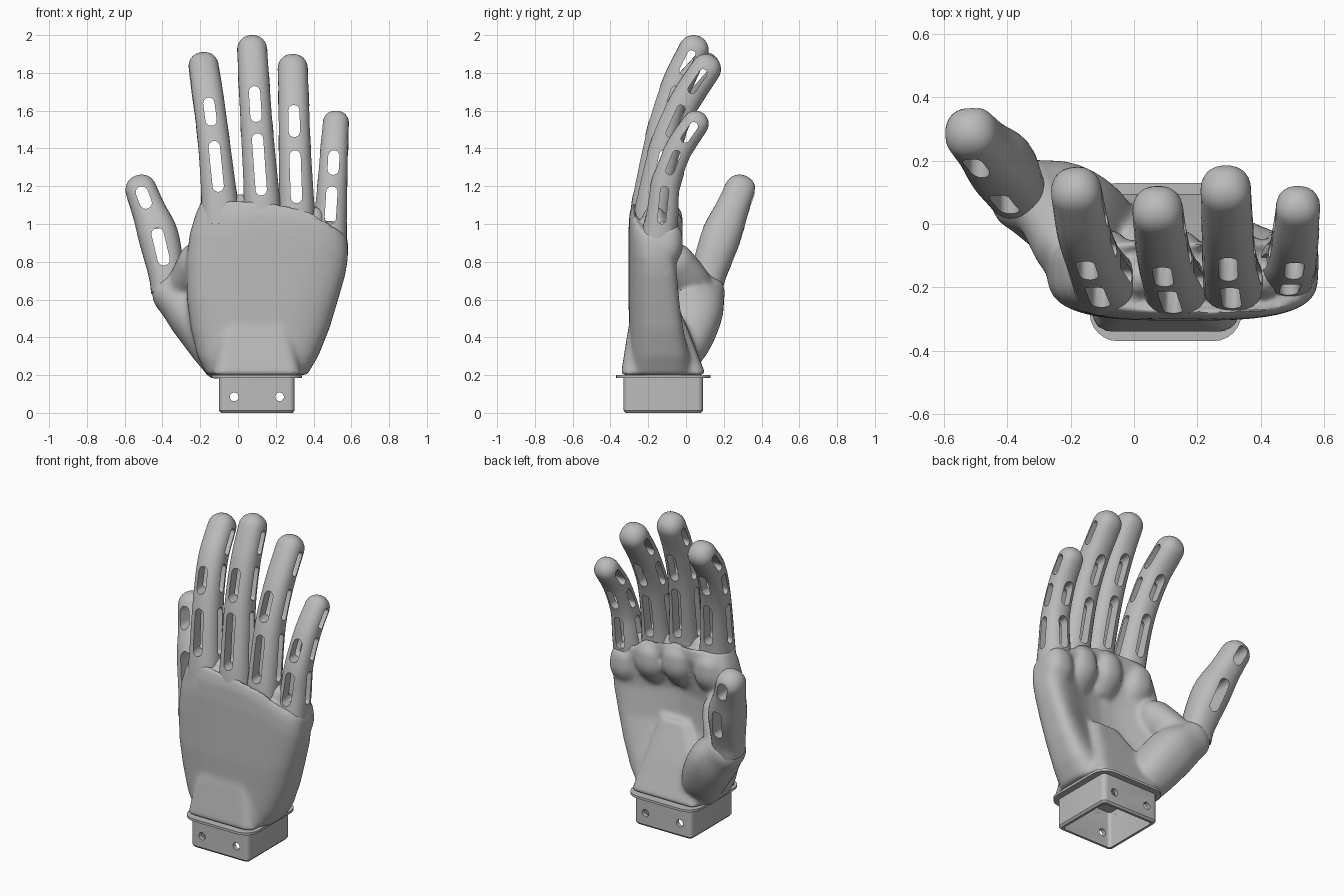
import bpy, bmesh, math
from mathutils import Vector

cube = bpy.data.objects.get("Cube")
if cube:
    bpy.data.objects.remove(cube)

grey = bpy.data.materials.new("light_grey")
grey.use_nodes = True
grey.diffuse_color = (0.5, 0.5, 0.5, 1)
grey.node_tree.nodes["Principled BSDF"].inputs["Base Color"].default_value = (0.5, 0.5, 0.5, 1)


def loft(bm, rings):
    """Bridge closed rings of points and cap both ends."""
    rows = [[bm.verts.new(p) for p in ring] for ring in rings]
    n = len(rows[0])
    faces = [bm.faces.new((a[i], a[(i + 1) % n], b[(i + 1) % n], b[i]))
             for a, b in zip(rows, rows[1:]) for i in range(n)]
    faces += [bm.faces.new(rows[0][::-1]), bm.faces.new(rows[-1])]
    bmesh.ops.recalc_face_normals(bm, faces=faces)


def make(name, bm):
    mesh = bpy.data.meshes.new(name)
    bm.to_mesh(mesh)
    bm.free()
    obj = bpy.data.objects.new(name, mesh)
    bpy.context.collection.objects.link(obj)
    mesh.materials.append(grey)
    return obj


def finish(obj, cutters=(), angle=35):
    """Cut, bake modifiers, drop the cutters and shade."""
    for cutter in cutters:
        cutter.hide_render = True
        mod = obj.modifiers.new("cut", 'BOOLEAN')
        mod.operation, mod.solver, mod.object = 'DIFFERENCE', 'EXACT', cutter
    bpy.context.view_layer.update()
    deps = bpy.context.evaluated_depsgraph_get()
    obj.data = bpy.data.meshes.new_from_object(obj.evaluated_get(deps))
    obj.modifiers.clear()
    for cutter in cutters:
        bpy.data.objects.remove(cutter)
    bpy.ops.object.select_all(action='DESELECT')
    obj.select_set(True)
    bpy.context.view_layer.objects.active = obj
    bpy.ops.object.shade_smooth_by_angle(angle=math.radians(angle))


def smooth_path(points, steps=5):
    """Catmull-Rom samples through (x, y, z, radius) points."""
    p = [Vector(q) for q in points]
    p = [2 * p[0] - p[1]] + p + [2 * p[-1] - p[-2]]
    out = []
    for a, b, c, d in zip(p, p[1:], p[2:], p[3:]):
        for s in range(steps):
            t = s / steps
            out.append(0.5 * (2 * b + (c - a) * t + (2 * a - 5 * b + 4 * c - d) * t * t
                              + (3 * b - a - 3 * c + d) * t ** 3))
    return out + [p[-2]]


def squared(a, power):
    """Cosine and sine of an angle, pushed towards a rounded square."""
    return [math.copysign(abs(v) ** power, v) for v in (math.cos(a), math.sin(a))]


def tube(bm, path, sides=28):
    """Slightly squared limb along a path with a domed end."""
    def ring(centre, d, r):
        side = (Vector((1, 0, 0)) - d * d.x).normalized()
        up = d.cross(side)
        turns = [squared(math.tau * i / sides, .86) for i in range(sides)]
        return [centre + (side * u + up * v) * r for u, v in turns]
    rings = []
    for i, q in enumerate(path):
        d = (path[min(i + 1, len(path) - 1)] - path[max(i - 1, 0)]).to_3d().normalized()
        rings.append(ring(q.to_3d(), d, q.w))
    end = path[-1]
    for k in range(1, 8):
        a = k * math.pi / 2 / 7.3
        rings.append(ring(end.to_3d() + d * end.w * math.sin(a), d, end.w * math.cos(a)))
    loft(bm, rings)


def at_height(path, z):
    for a, b in zip(path, path[1:]):
        if a.z <= z <= b.z:
            return a.lerp(b, (z - a.z) / (b.z - a.z)).to_3d()
    return path[-1].to_3d()


def slots(path, ranges, axis, width):
    """Cutter made of rounded slots that pass through a limb along an axis."""
    bm = bmesh.new()
    r = width / 2
    for low, high in ranges:
        a, b = at_height(path, low + r), at_height(path, high - r)
        d = b - a
        d = (d - axis * d.dot(axis)).normalized()
        side = d.cross(axis)
        shift = axis * axis.dot(a + b) / 2
        outline = []
        for centre, sign in ((b, 1), (a, -1)):
            centre = centre - axis * centre.dot(axis) + shift
            for k in range(9):
                t = math.pi * k / 8
                outline.append(centre + sign * r * (side * math.cos(t) + d * math.sin(t)))
        loft(bm, [[p + axis * s for p in outline] for s in (-0.14, 0.14)])
    return make("slot_cutter", bm)


def rounded_rect(x0, x1, y0, y1, z, r):
    points = []
    for cx, cy, start in ((x1 - r, y1 - r, 0), (x0 + r, y1 - r, 1),
                          (x0 + r, y0 + r, 2), (x1 - r, y0 + r, 3)):
        for k in range(7):
            a = (start + k / 6) * math.pi / 2
            points.append(Vector((cx + r * math.cos(a), cy + r * math.sin(a), z)))
    return points


def cavity():
    bm = bmesh.new()
    loft(bm, [rounded_rect(-.075, .275, -.305, .065, z, .02) for z in (-.05, .23)])
    return make("cavity_cutter", bm)


# Fingers: path points, front slots, extra fingertip side slot
X, Y = Vector((1, 0, 0)), Vector((0, 1, 0))
fingers = {
    "index_finger": ([(-.09, -.18, 1.0, .11), (-.1, -.17, 1.15, .096), (-.13, -.11, 1.45, .085),
                      (-.16, -.02, 1.68, .083), (-.182, .1, 1.83, .08)],
                     [(1.17, 1.44), (1.52, 1.67)], (1.71, 1.84)),
    "middle_finger": ([(.13, -.19, 1.0, .11), (.125, -.185, 1.15, .096), (.1, -.12, 1.5, .086),
                       (.085, -.045, 1.74, .083), (.075, .04, 1.92, .08)],
                      [(1.15, 1.48), (1.54, 1.73)], (1.79, 1.92)),
    "ring_finger": ([(.31, -.18, .96, .105), (.31, -.17, 1.12, .094), (.3, -.105, 1.42, .085),
                     (.295, -.01, 1.64, .082), (.29, .105, 1.82, .08)],
                    [(1.11, 1.39), (1.46, 1.63)], (1.69, 1.82)),
    "little_finger": ([(.475, -.15, .88, .1), (.49, -.125, 1.05, .088), (.5, -.105, 1.22, .079),
                       (.51, -.035, 1.4, .074), (.518, .05, 1.53, .07)],
                      [(1.0, 1.2), (1.26, 1.39)], (1.43, 1.54)),
}
for name, (points, holes, tip) in fingers.items():
    path = smooth_path(points)
    bm = bmesh.new()
    tube(bm, path)
    finish(make(name, bm), [slots(path, holes, Y, .06), slots(path, holes + [tip], X, .044)])

# Thumb
path = smooth_path([(-.37, .1, .64, .09), (-.38, .12, .74, .095), (-.42, .185, .93, .107),
                    (-.472, .24, 1.07, .09), (-.513, .285, 1.178, .083)])
bm = bmesh.new()
tube(bm, path)
finish(make("thumb", bm), [slots(path, [(.78, .98), (1.08, 1.2)], Y, .065)])

# Palm: cupped sections (z, left x, right x, back y, palm y, hollow depth)
sections = [(.2, -.165, .365, -.3, .06, 0), (.3, -.215, .425, -.3, .06, .05),
            (.45, -.25, .485, -.3, .045, .11), (.6, -.27, .53, -.305, .03, .15),
            (.8, -.275, .567, -.305, .015, .15), (.95, -.255, .582, -.305, 0, .1),
            (1.05, -.225, .582, -.3, -.01, .05), (1.13, -.19, .575, -.28, -.04, .02)]
rings = []
for z, x0, x1, y0, y1, hollow in sections:
    ring = []
    for k in range(64):
        u, v = squared(math.tau * k / 64, .65)
        x, y = (x0 + x1) / 2 + u * (x1 - x0) / 2, (y0 + y1) / 2 + v * (y1 - y0) / 2
        if v > 0:
            y -= hollow * (1 - u * u) ** 1.5
        drop = 1.1 * max(0, x - .15) ** 2 * max(0, z - .6) / .53
        ring.append(Vector((x, y, z - drop)))
    rings.append(ring)
bm = bmesh.new()
loft(bm, rings)
# Wrist wedge rising into the palm
loft(bm, [rounded_rect(-.135, .335, -.345, .105, .2, .06),
          rounded_rect(-.1, .29, -.31, .02, .42, .06),
          rounded_rect(.04, .25, -.27, -.07, .63, .05)])
# Thumb mound and web
tube(bm, smooth_path([(-.06, -.09, .25, .11), (-.135, -.005, .38, .135), (-.235, .05, .53, .145),
                      (-.34, .09, .63, .115)]))
tube(bm, smooth_path([(-.33, .08, .64, .08), (-.265, .025, .7, .1), (-.21, -.06, .79, .11)]))
# Pads under the fingers and webs between them
bases = [Vector(points[1][:3]) for points, _, _ in fingers.values()]
for x, y, z in bases:
    tube(bm, smooth_path([(x, -.17, z - .27, .08), (x, -.115, z - .18, .095),
                          (x, -.105, z - .12, .088)]))
for a, b in zip(bases, bases[1:]):
    x, y, z = (a + b) / 2
    tube(bm, smooth_path([(x, -.17, z - .2, .07), (x, -.17, z - .05, .06)]))
palm = make("palm", bm)
remesh = palm.modifiers.new("blend", 'REMESH')
remesh.mode, remesh.voxel_size = 'VOXEL', 0.013
soften = palm.modifiers.new("soften", 'SMOOTH')
soften.factor, soften.iterations = 0.5, 12
finish(palm, [cavity()], angle=50)

# Wrist flange
bm = bmesh.new()
loft(bm, [rounded_rect(-.14, .34, -.37, .13, z, .09) for z in (.185, .2)])
finish(make("wrist_flange", bm), [cavity()])

# Hollow mounting socket, open below, with cross holes
bm = bmesh.new()
loft(bm, [rounded_rect(-.09, .29, -.32, .08, 0, .02), rounded_rect(-.1, .3, -.33, .09, .012, .03),
          rounded_rect(-.1, .3, -.33, .09, .19, .03)])
socket = make("mounting_socket", bm)
bm = bmesh.new()
for x in (-.02, .22):
    loft(bm, [[Vector((x + .023 * math.cos(math.tau * k / 20), y,
                       .085 + .023 * math.sin(math.tau * k / 20))) for k in range(20)]
              for y in (-.5, .3)])
finish(socket, [cavity(), make("hole_cutter", bm)])
